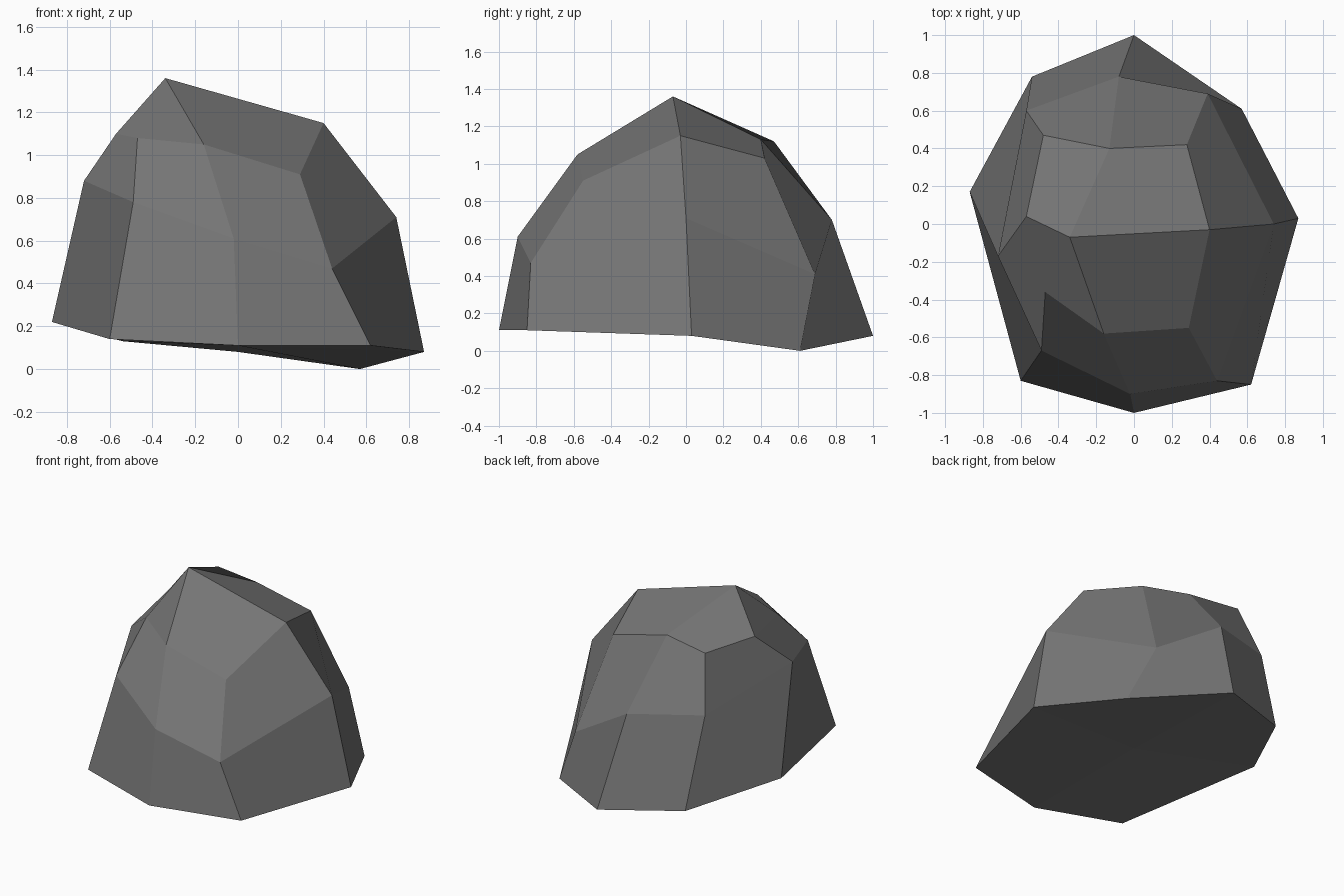
import bpy
import bmesh

if "Cube" in bpy.data.objects:
    bpy.data.objects.remove(bpy.data.objects["Cube"])

# Boulder: three eight-sided rings, counter-clockwise from the front left corner
BASE = [(-.60, -.83, .14), (0, -1, .11), (.62, -.85, .11), (.87, .03, .08),
        (.57, .61, 0), (0, 1, .08), (-.54, .78, .13), (-.87, .17, .22)]
MIDDLE = [(-.49, -.67, .78), (-.02, -.90, .61), (.44, -.83, .47), (.74, 0, .71),
          (.39, .69, .41), (-.08, .78, .70), (-.57, .60, .75), (-.72, -.17, .88)]
UPPER = [(-.47, -.36, 1.08), (-.16, -.58, 1.05), (.29, -.55, .91), (.40, -.03, 1.15),
         (.28, .42, 1.03), (-.13, .40, 1.13), (-.48, .47, 1.12), (-.57, .04, 1.10)]
PEAK = (-.34, -.07, 1.36)
UNDERSIDE = (0, 0, .11)

bm = bmesh.new()
rings = [[bm.verts.new(p) for p in ring] for ring in (BASE, MIDDLE, UPPER)]

# Side facets
for low, high in zip(rings, rings[1:]):
    for i in range(8):
        j = (i + 1) % 8
        bm.faces.new((low[i], low[j], high[j], high[i]))


# Top and bottom caps: four facets around a centre point
def cap(ring, centre):
    c = bm.verts.new(centre)
    for i in range(0, 8, 2):
        bm.faces.new((c, ring[i - 1], ring[i], ring[i + 1]))


cap(rings[2], PEAK)
cap(rings[0], UNDERSIDE)
bmesh.ops.recalc_face_normals(bm, faces=bm.faces)

mesh = bpy.data.meshes.new("boulder")
bm.to_mesh(mesh)
bm.free()

# Plain grey stone
stone = bpy.data.materials.new("grey stone")
stone.diffuse_color = (.18, .18, .18, 1)
stone.use_nodes = True
stone.node_tree.nodes["Principled BSDF"].inputs["Base Color"].default_value = stone.diffuse_color
mesh.materials.append(stone)

boulder = bpy.data.objects.new("boulder", mesh)
bpy.context.collection.objects.link(boulder)
